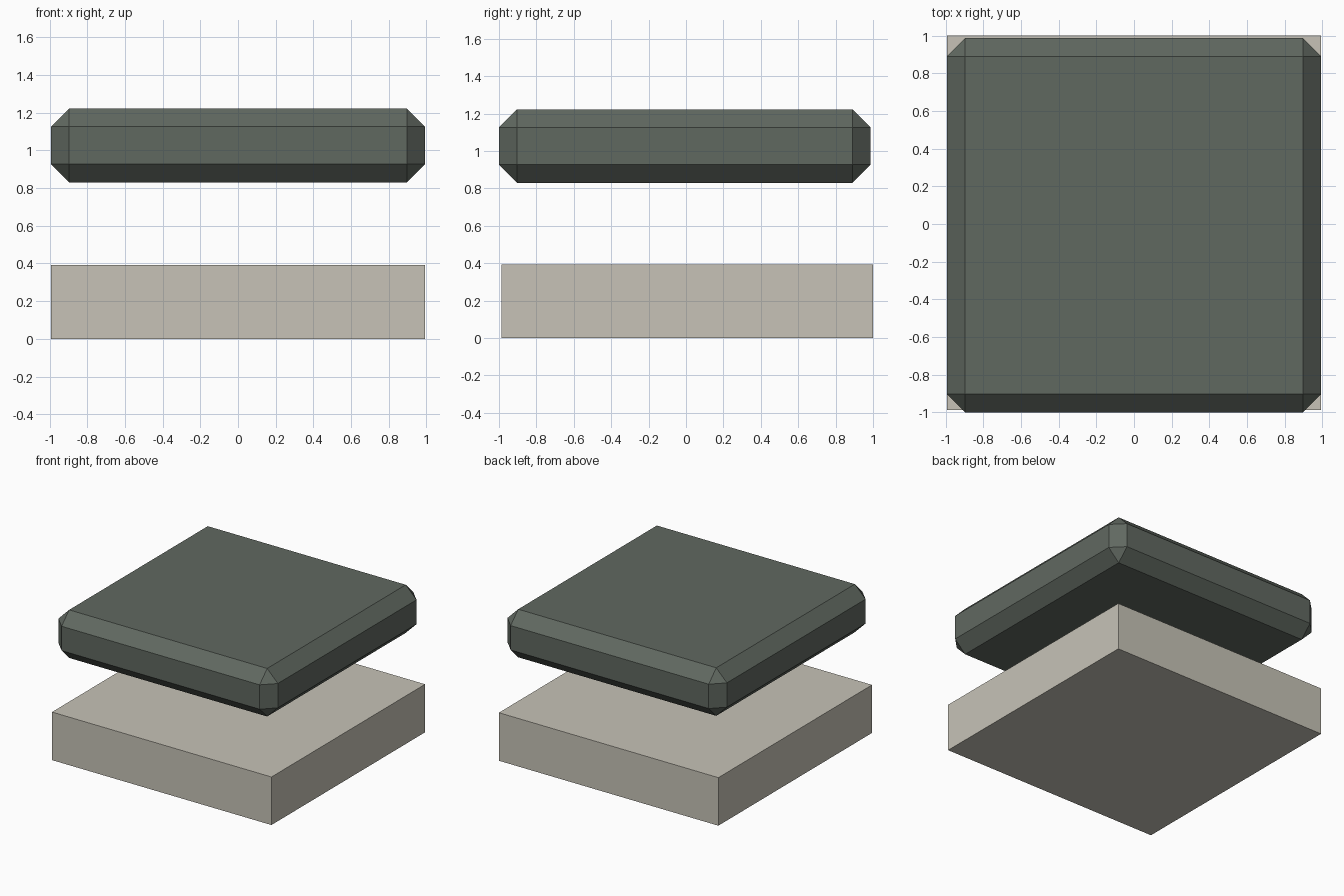
import bpy

if "Cube" in bpy.data.objects:
    bpy.data.objects.remove(bpy.data.objects["Cube"])

W, H = 1.986, 0.393      # shared slab size
OFF = 0.007              # slight front/back shift between the slabs


def material(name, rgb):
    m = bpy.data.materials.new(name)
    m.diffuse_color = (*rgb, 1.0)
    m.use_nodes = True
    m.node_tree.nodes["Principled BSDF"].inputs["Base Color"].default_value = m.diffuse_color
    return m


def slab(name, y, z_bottom, mat, chamfer=0.0):
    bpy.ops.mesh.primitive_cube_add(size=1, location=(0, y, z_bottom + H / 2))
    ob = bpy.context.object
    ob.name = name
    ob.scale = (W, W, H)
    bpy.ops.object.transform_apply(location=False, rotation=False, scale=True)
    ob.data.materials.append(mat)
    if chamfer:
        bev = ob.modifiers.new("chamfer", 'BEVEL')
        bev.width = chamfer
        bev.segments = 1
        bev.limit_method = 'NONE'
    return ob


# Plain pale base slab
slab("base_slab", OFF, 0.0, material("pale stone", (0.57, 0.545, 0.474)))

# Dark slab floating above, chamfered on every edge
slab("upper_slab", -OFF, 0.83, material("dark grey green", (0.118, 0.139, 0.118)), 0.097)
